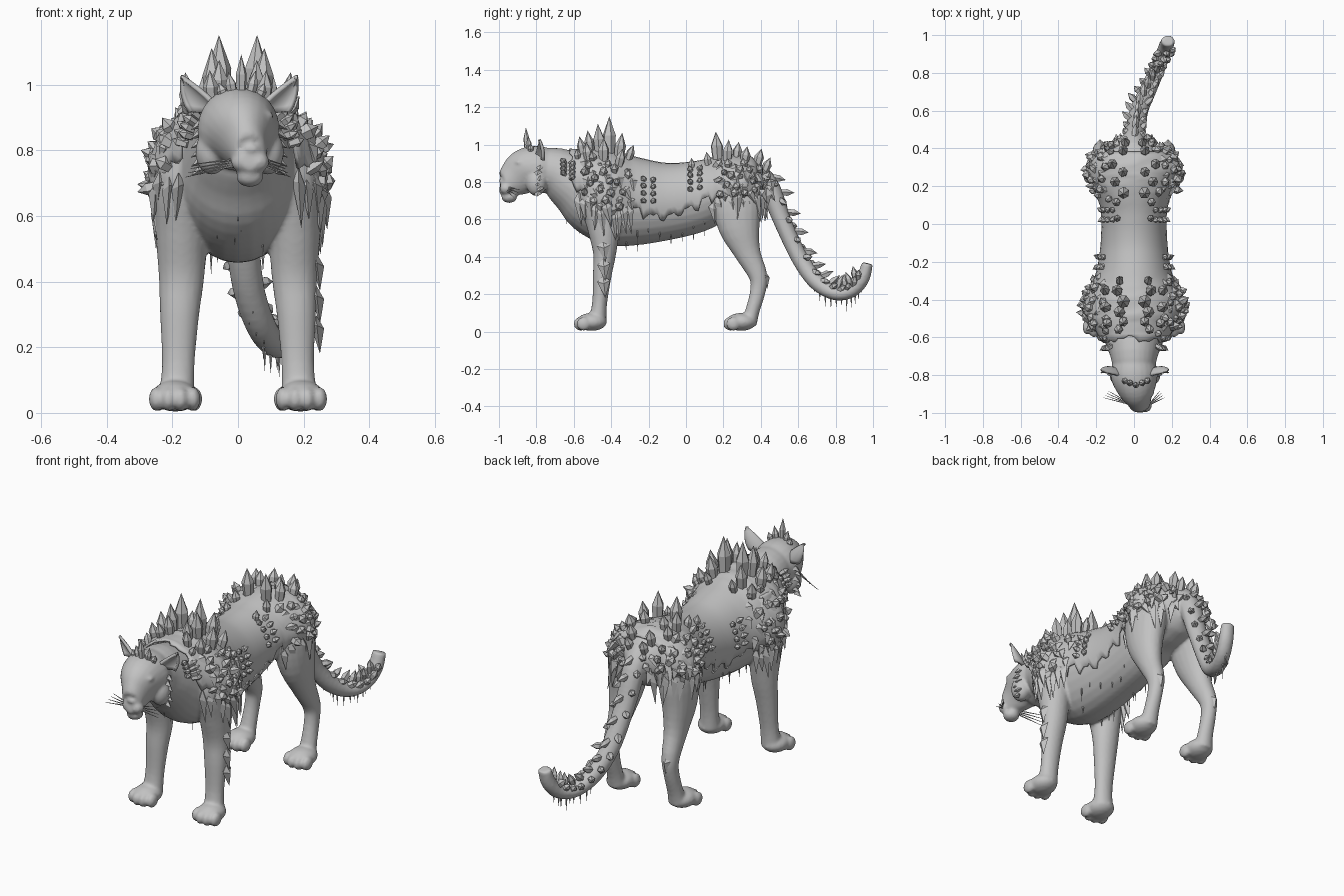
import bpy, bmesh, math, random
from mathutils import Vector, Matrix

if "Cube" in bpy.data.objects:
    bpy.data.objects.remove(bpy.data.objects["Cube"])

random.seed(7)
grey = bpy.data.materials.new("stone_grey")
grey.diffuse_color = (0.54, 0.54, 0.54, 1)
grey.use_nodes = True
grey.node_tree.nodes["Principled BSDF"].inputs["Base Color"].default_value = grey.diffuse_color


def finish(bm, name, smooth=False):
    bmesh.ops.recalc_face_normals(bm, faces=bm.faces)
    me = bpy.data.meshes.new(name)
    bm.to_mesh(me)
    bm.free()
    me.materials.append(grey)
    for p in me.polygons:
        p.use_smooth = smooth
    ob = bpy.data.objects.new(name, me)
    bpy.context.collection.objects.link(ob)
    return ob


def spline(keys, t):
    """Catmull-Rom through equal-length tuples, t in 0..1"""
    n = len(keys) - 1
    f = min(max(t, 0), 1) * n
    i = min(int(f), n - 1)
    f -= i
    a, b, c, d = (keys[min(max(i + k, 0), n)] for k in (-1, 0, 1, 2))
    return [0.5 * (2*q + (r-p)*f + (2*p-5*q+4*r-s)*f*f + (3*q-p-3*r+s)*f**3)
            for p, q, r, s in zip(a, b, c, d)]


def loft(bm, keys, steps=24, seg=20, mirror=1):
    """Closed tube; keys are x, y, z, half width, half depth"""
    pts = [spline(keys, i / steps) for i in range(steps + 1)]
    rings = []
    for i, p in enumerate(pts):
        t = (Vector(pts[min(i+1, steps)][:3]) - Vector(pts[max(i-1, 0)][:3])).normalized()
        side = (Vector((1, 0, 0)) - t * t.x).normalized()
        up = t.cross(side)
        ring = []
        for k in range(seg):
            a = math.tau * k / seg
            v = Vector(p[:3]) + side * p[3] * math.cos(a) + up * p[4] * math.sin(a)
            ring.append(bm.verts.new((v.x * mirror, v.y, v.z)))
        rings.append(ring)
    for r, s in zip(rings, rings[1:]):
        for k in range(seg):
            bm.faces.new((r[k], r[(k+1) % seg], s[(k+1) % seg], s[k]))
    bm.faces.new(rings[0])
    bm.faces.new(rings[-1])


def blob(bm, c, r):
    m = Matrix.Translation(c) @ Matrix.Diagonal((*r, 1))
    bmesh.ops.create_uvsphere(bm, u_segments=20, v_segments=12, radius=1, matrix=m)


def crystal(bm, base, direction, length, r, sides=6):
    """Faceted shard that swells, then comes to a point"""
    d = Vector(direction).normalized()
    q = d.to_track_quat('Z', 'Y').to_matrix()
    spin = random.random()
    rings = []
    for h, w in ((-0.25, 0.75), (0.5, 1.0)):
        rings.append([bm.verts.new(Vector(base) + q @ Vector((
            r*w*math.cos(math.tau*k/sides + spin), r*w*math.sin(math.tau*k/sides + spin), h*length)))
            for k in range(sides)])
    tip = bm.verts.new(Vector(base) + d * length)
    bm.faces.new(rings[0])
    for k in range(sides):
        j = (k + 1) % sides
        bm.faces.new((rings[0][k], rings[0][j], rings[1][j], rings[1][k]))
        bm.faces.new((rings[1][k], rings[1][j], tip))


def leaf(bm, base, n, d, length, w):
    """Flat ridged scale lying on a surface with outward direction n"""
    d, n = Vector(d).normalized(), Vector(n).normalized()
    d = (d - n * d.dot(n) * .8).normalized()
    side = d.cross(n).normalized()
    top, end = base - d*length*.3, base + d*length + n*.008
    pts = [top, base + side*w, end, base - side*w, base + d*length*.15 + n*.022, base - n*.02]
    v = [bm.verts.new(p) for p in pts]
    for i in range(4):
        bm.faces.new((v[i], v[(i+1) % 4], v[4]))
        bm.faces.new((v[(i+1) % 4], v[i], v[5]))


def drip(bm, p, length, r=0.006):
    bmesh.ops.create_cone(bm, segments=5, radius1=r, radius2=0, depth=length, cap_ends=True,
                          matrix=Matrix.Translation((p[0], p[1], p[2] - length/2)) @ Matrix.Rotation(math.pi, 4, 'X'))


# Profiles along torso, legs, tail and head
torso = [(0, -.80, .865, .105, .11), (0, -.70, .855, .125, .13), (0, -.60, .80, .16, .165),
         (0, -.50, .745, .19, .22), (0, -.38, .705, .195, .245), (0, -.25, .69, .182, .228),
         (0, -.10, .69, .165, .20), (0, .05, .715, .16, .185), (0, .18, .76, .168, .165),
         (0, .30, .775, .17, .155), (0, .39, .77, .13, .125), (0, .44, .76, .06, .08)]
front_leg = [(.13, -.45, .88, .07, .10), (.168, -.45, .72, .088, .12), (.172, -.44, .56, .08, .09),
             (.172, -.435, .42, .07, .062), (.178, -.448, .30, .06, .05), (.182, -.462, .15, .05, .04),
             (.187, -.475, .05, .055, .05)]
hind_leg = [(.11, .25, .84, .08, .12), (.145, .27, .70, .088, .135), (.16, .285, .56, .078, .112),
            (.168, .33, .42, .056, .07), (.176, .385, .30, .044, .05), (.18, .385, .22, .038, .042),
            (.183, .355, .11, .042, .038), (.185, .335, .045, .05, .045)]
tail = [(0, .38, .85, .06, .06), (0, .45, .76, .06, .058), (.01, .52, .58, .054, .048), (.03, .61, .39, .049, .046),
        (.07, .70, .265, .046, .045), (.115, .80, .205, .042, .038), (.15, .89, .22, .04, .036),
        (.172, .945, .285, .04, .037), (.18, .97, .365, .036, .03)]
head = [(0, -.74, .86, .115, .12), (.002, -.80, .865, .125, .128), (.012, -.86, .855, .108, .122),
        (.025, -.92, .815, .07, .098), (.036, -.968, .782, .05, .065), (.04, -.992, .782, .03, .034)]

# Fused body: torso, legs, paws, tail and head
bm = bmesh.new()
loft(bm, torso, 44, 28)
loft(bm, tail, 40, 14)
loft(bm, head, 24, 24)
for s in (1, -1):
    loft(bm, front_leg, mirror=s)
    loft(bm, hind_leg, mirror=s)
    for py, px in ((-.505, .193), (.295, .188)):
        blob(bm, (s*px, py, .052), (.07, .082, .048))
        for k, dx in enumerate((-.055, -.019, .019, .055)):
            blob(bm, (s*px + dx, py - .058 + (.016 if k in (0, 3) else 0), .042), (.024, .038, .037))
    blob(bm, (s*.085 + .005, -.80, .795), (.05, .055, .07))        # cheek
    blob(bm, (s*.026 + .037, -.962, .765), (.032, .034, .032))     # muzzle pad
    blob(bm, (s*.056 + .018, -.893, .905), (.036, .025, .016))     # brow
    blob(bm, (s*.054 + .02, -.908, .868), (.024, .014, .010))      # closed lid
blob(bm, (.036, -.945, .72), (.042, .042, .032))
loft(bm, [(.014, -.865, .95, .036, .03), (.026, -.925, .89, .028, .024), (.038, -.975, .82, .028, .022)], 8, 14)
blob(bm, (.04, -.982, .805), (.027, .018, .016))
body = finish(bm, "body", True)
m = body.modifiers.new("fuse", 'REMESH')
m.mode, m.voxel_size, m.use_smooth_shade = 'VOXEL', 0.0085, True
m = body.modifiers.new("soften", 'SMOOTH')
m.factor, m.iterations = 0.5, 4

# Cupped ears
bm = bmesh.new()
for s in (1, -1):
    grid = []
    for i in range(7):
        v = i / 6
        row = []
        for k in range(9):
            a = (k / 8 - .5) * 2.6
            w = .056 * (1 - v**1.8) + .003
            row.append(bm.verts.new((s*(.10 + .075*v) + .004 + w*math.sin(a),
                                     -.80 + .02*v + w*.7*math.cos(a) + s*w*.35*math.sin(a), .915 + .115*v)))
        grid.append(row)
    for a, b in zip(grid, grid[1:]):
        for k in range(8):
            bm.faces.new((a[k], a[k+1], b[k+1], b[k]))
ears = finish(bm, "ears", True)
ears.modifiers.new("thickness", 'SOLIDIFY').thickness = 0.014


def hump(y):
    return math.exp(-((y + .44)/.12)**2) + math.exp(-((y - .29)/.13)**2)


def skin(y, deg, s, off=0.0):
    """Point and outward direction on the coat; deg measured from the spine"""
    lo, hi = 0, 1
    for _ in range(20):
        mid = (lo + hi) / 2
        lo, hi = (mid, hi) if spline(torso, mid)[1] < y else (lo, mid)
    _, _, z, rx, rz = spline(torso, lo)
    a = math.radians(deg)
    side = math.sin(a)
    rx += off + .06 * hump(y) * max(side, 0)
    rz += off
    n = Vector((s * side / rx, 0, math.cos(a) / rz)).normalized()
    return Vector((s * side * rx, y, z + math.cos(a) * rz)), n


# Ragged coat hanging over shoulders, flanks and hips, one sheet across the spine
bm = bmesh.new()
cols = []
for i in range(54):
    y = -.60 + i * .0185
    low = [90 + 22*math.exp(-((y + .1)/.16)**2) + 24*hump(y) + (14 if i % 5 < 2 else -6) * random.random()
           for _ in range(2)]
    col = []
    for k in range(-10, 11):
        s = 1 if k >= 0 else -1
        yy = y + (random.uniform(-.03, .01) if i == 0 else 0)
        p = skin(yy, low[s > 0]*abs(k)/10, s, .006 + random.uniform(-.002, .012)*hump(y))[0]
        col.append(bm.verts.new(p))
    cols.append(col)
for a, b in zip(cols, cols[1:]):
    for k in range(20):
        bm.faces.new((a[k], a[k+1], b[k+1], b[k]))
coat = finish(bm, "ragged_coat", True)
m = coat.modifiers.new("thickness", 'SOLIDIFY')
m.thickness, m.offset = 0.012, 0

# Tall spine crystals, mirrored: y, angle, length, radius, lean
bm = bmesh.new()
for y, deg, ln, r, lean in ((-.41, 15, .205, .036, 0), (-.46, 20, .165, .032, -.1), (-.51, 16, .12, .026, -.2),
                            (-.36, 24, .14, .030, .2), (-.55, 25, .10, .024, -.3), (-.44, 38, .13, .03, 0),
                            (-.31, 22, .09, .022, .5), (-.52, 40, .10, .026, -.2), (-.36, 42, .10, .026, .3),
                            (.17, 18, .155, .032, -.1), (.22, 30, .12, .028, .1), (.27, 18, .09, .026, .2),
                            (.31, 34, .09, .027, .3), (.38, 22, .09, .026, .4), (.12, 32, .075, .022, -.2),
                            (.42, 25, .08, .024, .6), (.03, 32, .06, .018, 0)):
    for s in (1, -1):
        p, n = skin(y, deg, s)
        crystal(bm, p, n * .5 + Vector((-s*.12, lean, 1)), ln, r)
finish(bm, "spine_crystals")

# Shards and scales layered over shoulders and hips
bm = bmesh.new()
for s in (1, -1):
    for cy, span in ((-.44, .13), (.29, .14)):
        for row, deg in enumerate((44, 58, 71, 84, 97)):
            for k in range(4):
                y = cy + span * ((k + .5*(row % 2)) / 1.75 - 1) * (1 - .05*row)
                p, n = skin(y + random.uniform(-.015, .015), deg + random.uniform(-5, 5), s, .004)
                crystal(bm, p, n*.8 + Vector((0, random.uniform(-.5, .7), random.uniform(-.1, .7))),
                        random.uniform(.04, .065), random.uniform(.017, .026), 5)
                p, n = skin(y + .03, deg + 4, s, .008)
                leaf(bm, p, n, (0, random.uniform(-.3, .8), -1), random.uniform(.05, .08), .028)
        for k in range(10):   # long scales at the lower fringe
            p, n = skin(cy + span*(k/4.5 - 1), 100 + 18*random.random(), s, .014)
            leaf(bm, p, (s, 0, 0), (0, random.uniform(-.1, .3), -1), random.uniform(.09, .15), .03)
    # Small stacks on neck and flanks
    for y, d0, d1 in ((-.63, 60, 85), (-.20, 58, 88), (.05, 40, 76)):
        for k in range(4):
            for dy in (-.02, .018):
                p, n = skin(y + dy, d0 + (d1 - d0)*k/3, s)
                crystal(bm, p, n + Vector((0, dy*25, .25)), .045, .016, 5)
    # Cheek ruff
    for k in range(6):
        leaf(bm, Vector((s*.118 + .004, -.79 + .012*(k % 2), .74 + .028*k)), (0, -1, 0), (s, .3, -.6), .035, .014)
    # Frost scales along the legs
    for z in (.46, .36, .27):
        if s > 0:
            leaf(bm, Vector((.24, -.44, z)), (1, 0, 0), (.1, .1, -1), .09, .035)
    leaf(bm, Vector((s*.18, .425, .30)), (0, 1, 0), (0, .1, -1), .07, .025)
finish(bm, "coat_shards")

# Crown of small crystals on the forehead
bm = bmesh.new()
for dx, ln in ((-.05, .05), (-.025, .075), (0, .12), (.027, .08), (.052, .05)):
    crystal(bm, (.01 + dx, -.85 + abs(dx)*.4, .972 - abs(dx)*.25), (dx*8, -.05, 1), ln, .017)
finish(bm, "crown_crystals")

# Tail crystals along the outer side
bm = bmesh.new()
for i in range(36):
    x, y, z, r, _ = spline(tail, .06 + .8 * i / 35)
    b = spline(tail, .08 + .8 * i / 35)
    t = Vector((0, b[1] - y, b[2] - z)).normalized()
    d = (Vector((0, -t.z, t.y)) + Vector(((-1.2, .1, 1.2)[i % 3], 0, 0))).normalized()
    crystal(bm, Vector((x, y, z)) + d * r * .75, d*.8 + t * random.uniform(.2, .9),
            random.uniform(.04, .065) if i % 3 != 1 else .075, .019, 5)
finish(bm, "tail_crystals")

# Icicles under belly, throat, fringes and tail
bm = bmesh.new()
for i in range(16):
    x, y, z, r, d = spline(tail, .3 + .55 * i / 15)
    drip(bm, (x + random.uniform(-.02, .02), y, z - d*.8), random.uniform(.03, .08))
for i in range(14):
    y = -.62 + i * .06
    for s in (1, -1):
        drip(bm, skin(y, 140 + random.uniform(-12, 22), s, -.006)[0], random.uniform(.03, .09), .005)
for x, y, z in ((0, -.64, .68), (.01, -.60, .66), (-.01, -.57, .62)):
    drip(bm, (x, y, z), .11)
finish(bm, "icicles")

# Whiskers
bm = bmesh.new()
for s in (1, -1):
    for k in range(4):
        a = Vector((.037 + s*.04, -.96, .756 + .006*k))
        b = Vector((s*(.16 - .008*k), -.92 + .012*k, .718 + .013*k))
        d = b - a
        bmesh.ops.create_cone(bm, segments=5, radius1=.004, radius2=.001, depth=d.length, cap_ends=True,
                              matrix=Matrix.Translation((a + b)/2) @ d.to_track_quat('Z', 'Y').to_matrix().to_4x4())
finish(bm, "whiskers")
